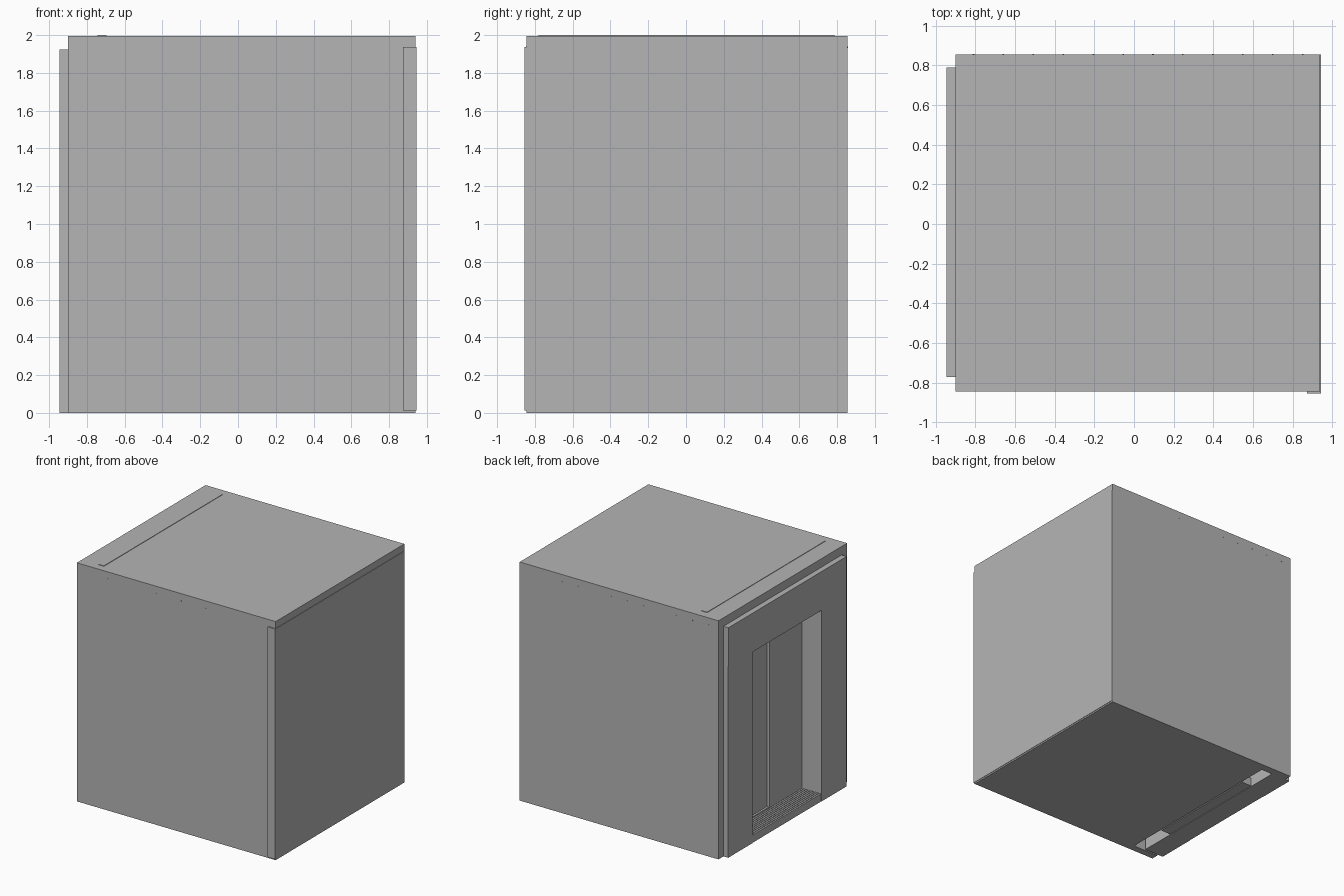
import bpy, bmesh
from mathutils import Matrix

if "Cube" in bpy.data.objects:
    bpy.data.objects.remove(bpy.data.objects["Cube"])

# Mid-grey painted steel for every part
steel = bpy.data.materials.new("steel_grey")
steel.diffuse_color = (0.46, 0.46, 0.46, 1)
steel.use_nodes = True
steel.node_tree.nodes["Principled BSDF"].inputs["Base Color"].default_value = steel.diffuse_color


def finish(name, bm):
    me = bpy.data.meshes.new(name)
    bm.to_mesh(me)
    bm.free()
    me.materials.append(steel)
    bpy.context.collection.objects.link(bpy.data.objects.new(name, me))


def box(name, x, y, z):
    """Box from (min, max) ranges on each axis."""
    bm = bmesh.new()
    bmesh.ops.create_cube(bm, size=1)
    for v in bm.verts:
        v.co = [r[0] if c < 0 else r[1] for r, c in zip((x, y, z), v.co)]
    finish(name, bm)


def bolt_row(name, xs, y, z):
    """Row of tiny flat bolt heads on a side wall."""
    bm = bmesh.new()
    for x in xs:
        m = Matrix.Translation((x, y, z)) @ Matrix.Rotation(1.5708, 4, 'X')
        bmesh.ops.create_cone(bm, cap_ends=True, segments=8, radius1=0.004,
                              radius2=0.004, depth=0.003, matrix=m)
    finish(name, bm)


# Cabin shell: floor, roof, side walls and rear wall
box("floor", (-0.66, 0.94), (-0.845, 0.856), (0.0, 0.075))
box("roof", (-0.9, 0.94), (-0.845, 0.856), (1.925, 1.996))
box("front_wall", (-0.9, 0.94), (-0.845, -0.785), (0.0, 1.925))
box("back_wall", (-0.9, 0.94), (0.79, 0.856), (0.0, 1.925))
box("rear_wall", (0.87, 0.94), (-0.785, 0.79), (0.075, 1.925))

# Outer cladding on the rear wall with its folded edge
box("rear_cladding", (0.94, 0.944), (-0.856, 0.856), (0.012, 1.938))
box("cladding_flange", (0.873, 0.944), (-0.856, -0.845), (0.012, 1.938))

# Raised strip on the roof
box("roof_strip", (-0.745, -0.695), (-0.78, 0.785), (1.996, 2.0))

# Landing door frame
box("frame_header", (-0.946, -0.765), (-0.772, 0.79), (1.60, 1.925))
for side, y in (("back", (0.47, 0.79)), ("front", (-0.772, -0.44))):
    box("frame_jamb_" + side, (-0.944, -0.765), y, (0.0, 1.60))

# Door sill: base plate with raised ribs that leave running grooves
box("sill_base", (-0.941, -0.765), (-0.44, 0.47), (0.0, 0.058))
for i in range(9):
    x0 = -0.941 + i * 0.02
    box(f"sill_rib_{i}", (x0, x0 + 0.014), (-0.44, 0.47), (0.058, 0.065))
box("cabin_sill", (-0.76, -0.67), (-0.46, 0.54), (0.0, 0.07))

# Two overlapping sliding door leaves
box("door_leaf_front", (-0.765, -0.743), (-0.47, -0.01), (0.07, 1.64))
box("door_leaf_back", (-0.743, -0.72), (-0.04, 0.52), (0.07, 1.64))

# Cabin wall behind the doors
box("cabin_return_back", (-0.66, -0.63), (0.45, 0.79), (0.075, 1.925))
box("cabin_return_front", (-0.66, -0.63), (-0.785, -0.42), (0.075, 1.925))
box("cabin_transom", (-0.66, -0.63), (-0.42, 0.45), (1.60, 1.925))

# Bolt rows near the roof line
bolt_row("front_bolts", [-0.84 + 0.226 * i for i in range(8)], -0.845, 1.935)
bolt_row("back_bolts", [-0.81 + 0.151 * i for i in range(12)], 0.856, 1.935)
